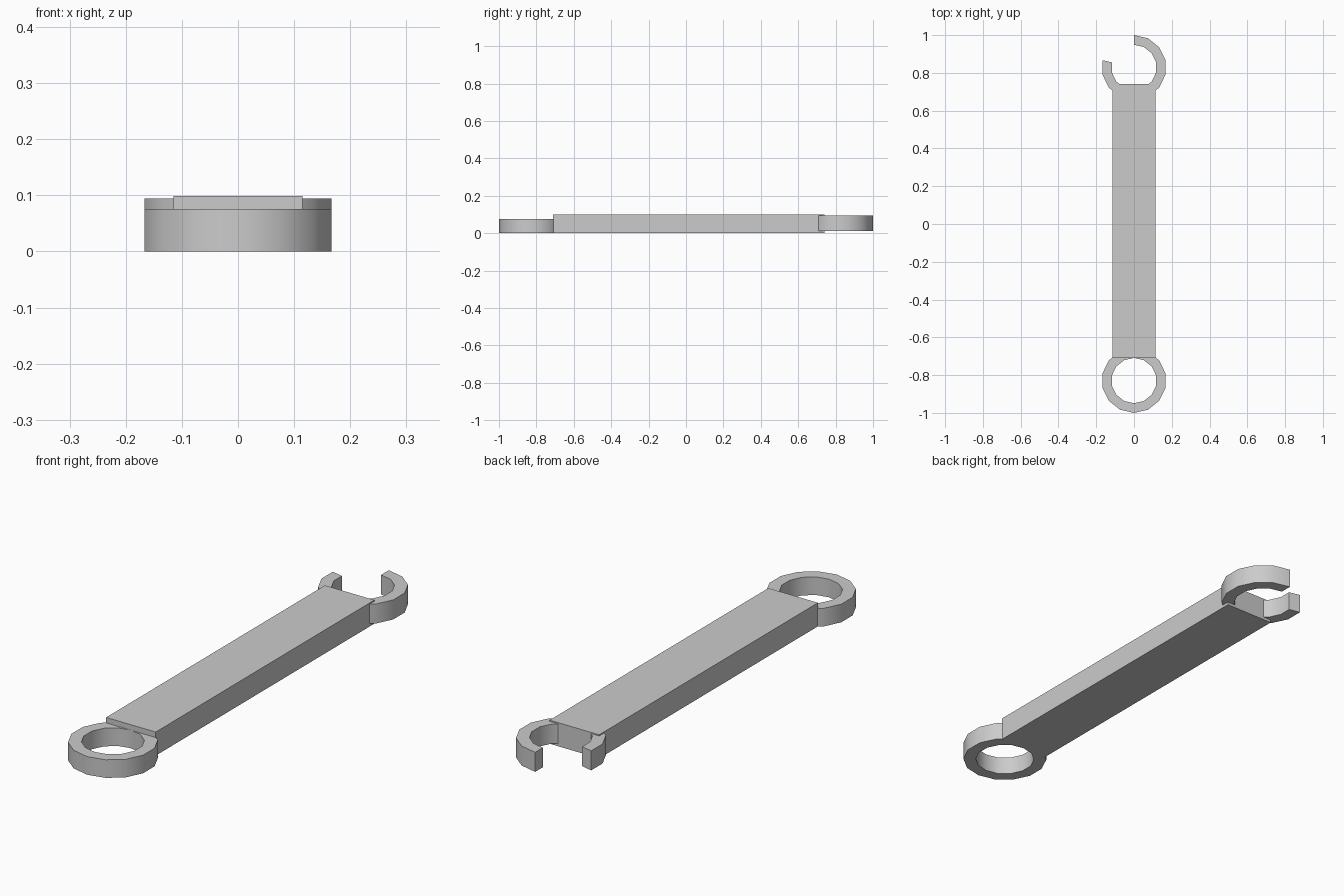
import bpy, bmesh
from math import sin, cos, pi, radians

if "Cube" in bpy.data.objects:
    bpy.data.objects.remove(bpy.data.objects["Cube"])

SIDES = 14
R_OUT, R_IN = 0.171, 0.120


def finish(name, bm):
    bmesh.ops.recalc_face_normals(bm, faces=bm.faces)
    mesh = bpy.data.meshes.new(name)
    bm.to_mesh(mesh)
    bm.free()
    ob = bpy.data.objects.new(name, mesh)
    bpy.context.collection.objects.link(ob)
    return ob


def ring(name, cy, z0, z1, start, segments):
    """Ring or open arc of a 14-sided hoop, swept clockwise from a start angle."""
    bm = bmesh.new()
    closed = segments == SIDES
    loops = []
    for i in range(segments if closed else segments + 1):
        a = start - i * 2 * pi / SIDES
        loops.append([bm.verts.new((r * cos(a), cy + r * sin(a), z))
                      for r, z in ((R_OUT, z0), (R_OUT, z1), (R_IN, z1), (R_IN, z0))])
    for i in range(segments):
        a, b = loops[i], loops[(i + 1) % len(loops)]
        for j in range(4):
            k = (j + 1) % 4
            bm.faces.new((a[j], a[k], b[k], b[j]))
    if not closed:
        bm.faces.new(loops[0])
        bm.faces.new(loops[-1])
    ob = finish(name, bm)
    bpy.ops.object.select_all(action='DESELECT')
    bpy.context.view_layer.objects.active = ob
    ob.select_set(True)
    bpy.ops.object.shade_smooth_by_angle(angle=radians(30))
    return ob


# Flat bar handle
bm = bmesh.new()
bmesh.ops.create_cube(bm, size=1)
bmesh.ops.scale(bm, vec=(0.23, 1.45, 0.099), verts=bm.verts)
bmesh.ops.translate(bm, vec=(0, 0.015, 0.0495), verts=bm.verts)
finish("handle", bm)

# Closed ring at the front end
ring("ring_end", -0.829, 0.0, 0.076, -pi / 2, SIDES)

# Open jaw at the back end, three segments missing on the left
ring("open_jaw", 0.829, 0.012, 0.094, pi / 2, SIDES - 3)
